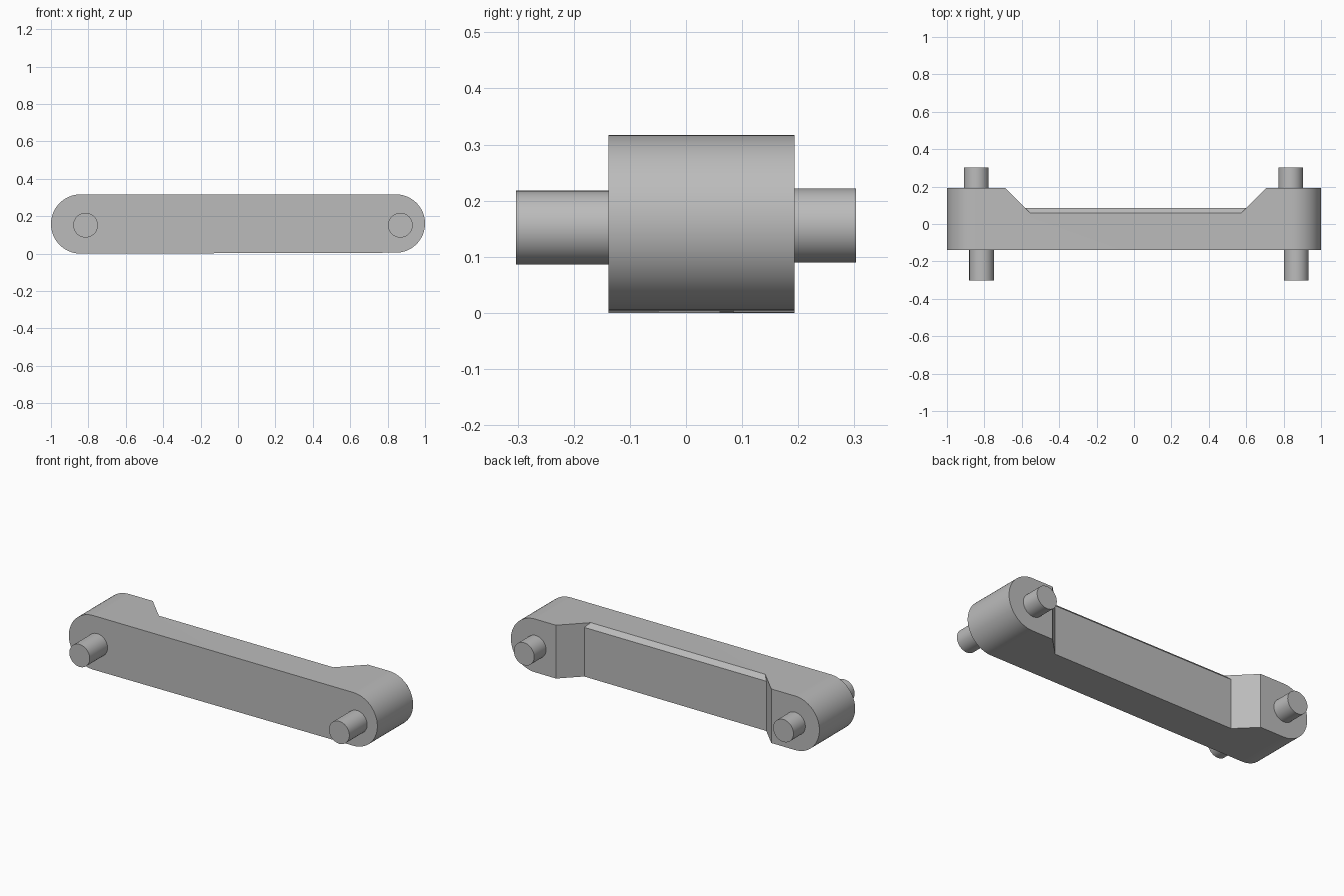
import bpy, bmesh, math
from mathutils import Vector

if "Cube" in bpy.data.objects:
    bpy.data.objects.remove(bpy.data.objects["Cube"])

grey = bpy.data.materials.new("plain grey")
grey.diffuse_color = (0.5, 0.5, 0.5, 1)
grey.use_nodes = True
grey.node_tree.nodes["Principled BSDF"].inputs["Base Color"].default_value = grey.diffuse_color


def make(name, verts, faces):
    """Closed mesh object with outward normals."""
    me = bpy.data.meshes.new(name)
    me.from_pydata(verts, [], faces)
    bm = bmesh.new()
    bm.from_mesh(me)
    bmesh.ops.recalc_face_normals(bm, faces=bm.faces)
    bm.to_mesh(me)
    bm.free()
    me.materials.append(grey)
    ob = bpy.data.objects.new(name, me)
    bpy.context.collection.objects.link(ob)
    return ob


def loft(name, a, b):
    """Join two matching outlines into a solid."""
    n = len(a)
    sides = [(i, (i + 1) % n, n + (i + 1) % n, n + i) for i in range(n)]
    return make(name, a + b, sides + [tuple(range(n)), tuple(range(n, 2 * n))])


def extrude_y(name, outline, y0, y1):
    return loft(name, [(x, y0, z) for x, z in outline], [(x, y1, z) for x, z in outline])


def arc(cx, cz, r, start, end, n):
    return [(cx + r * math.cos(math.radians(start + (end - start) * i / n)),
             cz + r * math.sin(math.radians(start + (end - start) * i / n))) for i in range(n + 1)]


def smooth(ob):
    bpy.ops.object.select_all(action='DESELECT')
    bpy.context.view_layer.objects.active = ob
    ob.select_set(True)
    bpy.ops.object.shade_smooth_by_angle(angle=math.radians(30))


FRONT, BACK, TOP = -0.138, 0.193, 0.317

# Rounded link bar
outline = arc(0.844, 0.161, 0.156, -90, 90, 32) + arc(-0.8415, TOP / 2, TOP / 2, 90, 270, 32)
bar = extrude_y("link_bar", outline, FRONT, BACK)


# Recess in the back, with sloped ends and a chamfered top edge
def recess_level(z, y):
    far = 0.30
    left = lambda v: -0.555 - (v - 0.06) * 1.0
    right = lambda v: 0.575 + (v - 0.06) * 1.0
    return [(left(y), y, z), (right(y), y, z), (right(far), far, z), (left(far), far, z)]


levels = [recess_level(-0.05, 0.085), recess_level(TOP - 0.025, 0.085), recess_level(TOP + 0.02, 0.04)]
verts = [v for lv in levels for v in lv]
faces = [(0, 1, 2, 3), (8, 9, 10, 11)]
for k in (0, 4):
    faces += [(k + i, k + (i + 1) % 4, k + 4 + (i + 1) % 4, k + 4 + i) for i in range(4)]
cutter = make("recess_cutter", verts, faces)
cutter.hide_render = True
cutter.hide_set(True)

cut = bar.modifiers.new("recess", 'BOOLEAN')
cut.operation = 'DIFFERENCE'
cut.solver = 'EXACT'
cut.object = cutter
bpy.context.view_layer.objects.active = bar
bpy.ops.object.modifier_apply(modifier=cut.name)
bpy.data.objects.remove(cutter)
smooth(bar)

# Round pins, two in front and two behind
for name, x, z, y0, y1 in (("front_pin_left", -0.815, 0.152, -0.303, FRONT),
                           ("front_pin_right", 0.868, 0.152, -0.303, FRONT),
                           ("back_pin_left", -0.843, 0.156, BACK, 0.303),
                           ("back_pin_right", 0.838, 0.156, BACK, 0.303)):
    smooth(extrude_y(name, arc(x, z, 0.066, 0, 360, 48)[:-1], y0, y1))
